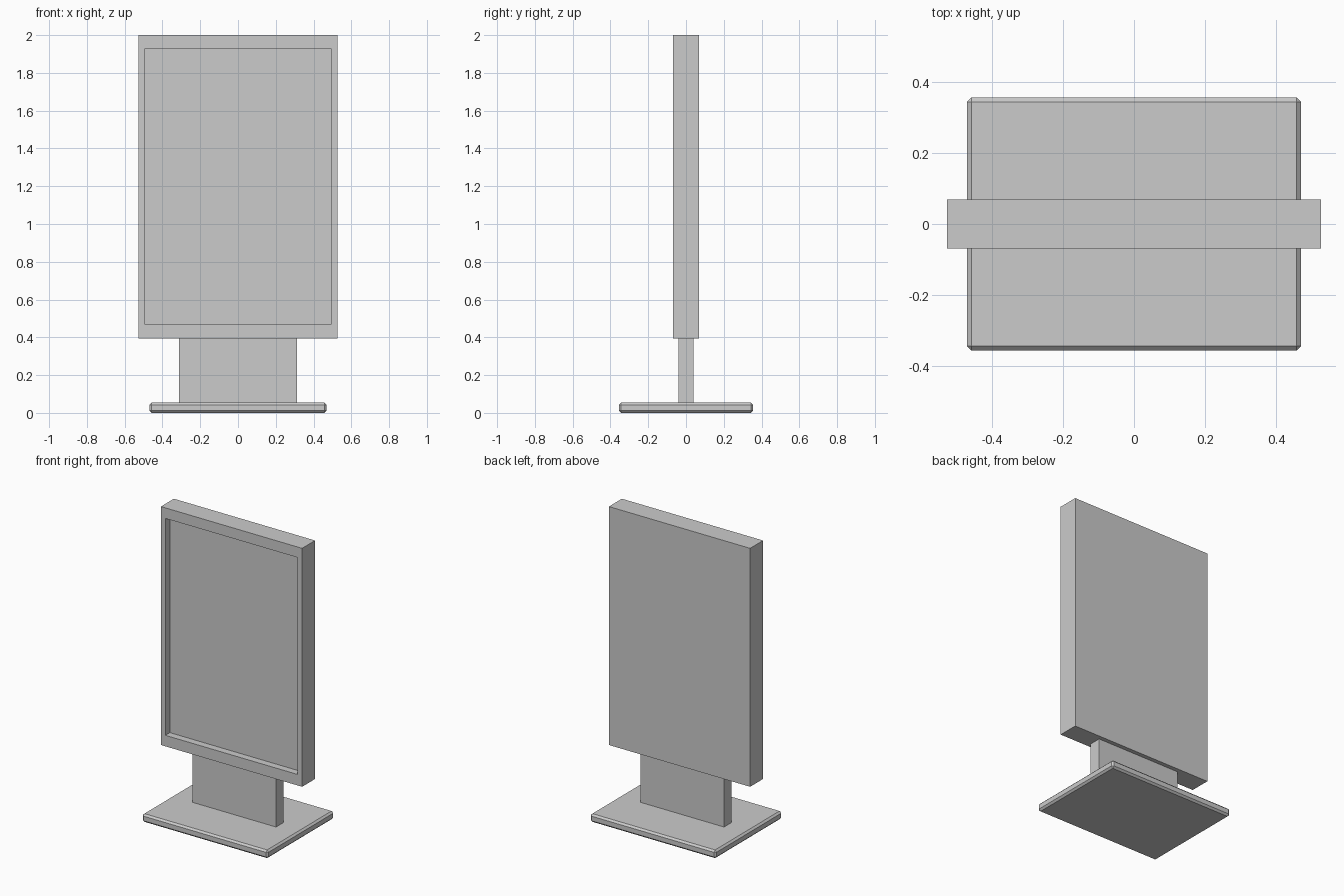
import bpy, bmesh
from mathutils import Vector

if "Cube" in bpy.data.objects:
    bpy.data.objects.remove(bpy.data.objects["Cube"])


def box(name, width, depth, z0, z1, chamfer=0):
    bm = bmesh.new()
    bmesh.ops.create_cube(bm, size=1)
    bmesh.ops.scale(bm, vec=(width, depth, z1 - z0), verts=bm.verts)
    bmesh.ops.translate(bm, vec=(0, 0, (z0 + z1) / 2), verts=bm.verts)
    if chamfer:
        bmesh.ops.bevel(bm, geom=bm.edges[:], offset=chamfer, segments=1,
                        affect='EDGES')
    mesh = bpy.data.meshes.new(name)
    bm.to_mesh(mesh)
    bm.free()
    obj = bpy.data.objects.new(name, mesh)
    bpy.context.collection.objects.link(obj)
    return obj


# Foot plate with chamfered edges, and the flat post on it
box("base_plate", 0.938, 0.71, 0, 0.055, chamfer=0.012)
box("post", 0.624, 0.082, 0.05, 0.394)

# Display panel: the front face is inset and pushed back to form the screen
panel = box("display_panel", 1.052, 0.138, 0.394, 2.0)
bm = bmesh.new()
bm.from_mesh(panel.data)
bm.normal_update()
front = min(bm.faces, key=lambda f: f.calc_center_median().y)
bmesh.ops.inset_individual(bm, faces=[front], thickness=0.047)
for v in front.verts:
    v.co.z = 0.468 if v.co.z < 1.2 else 1.929
bmesh.ops.inset_individual(bm, faces=[front], thickness=0)
bmesh.ops.translate(bm, vec=Vector((0, 0.048, 0)), verts=front.verts)
bm.normal_update()
bm.to_mesh(panel.data)
bm.free()
